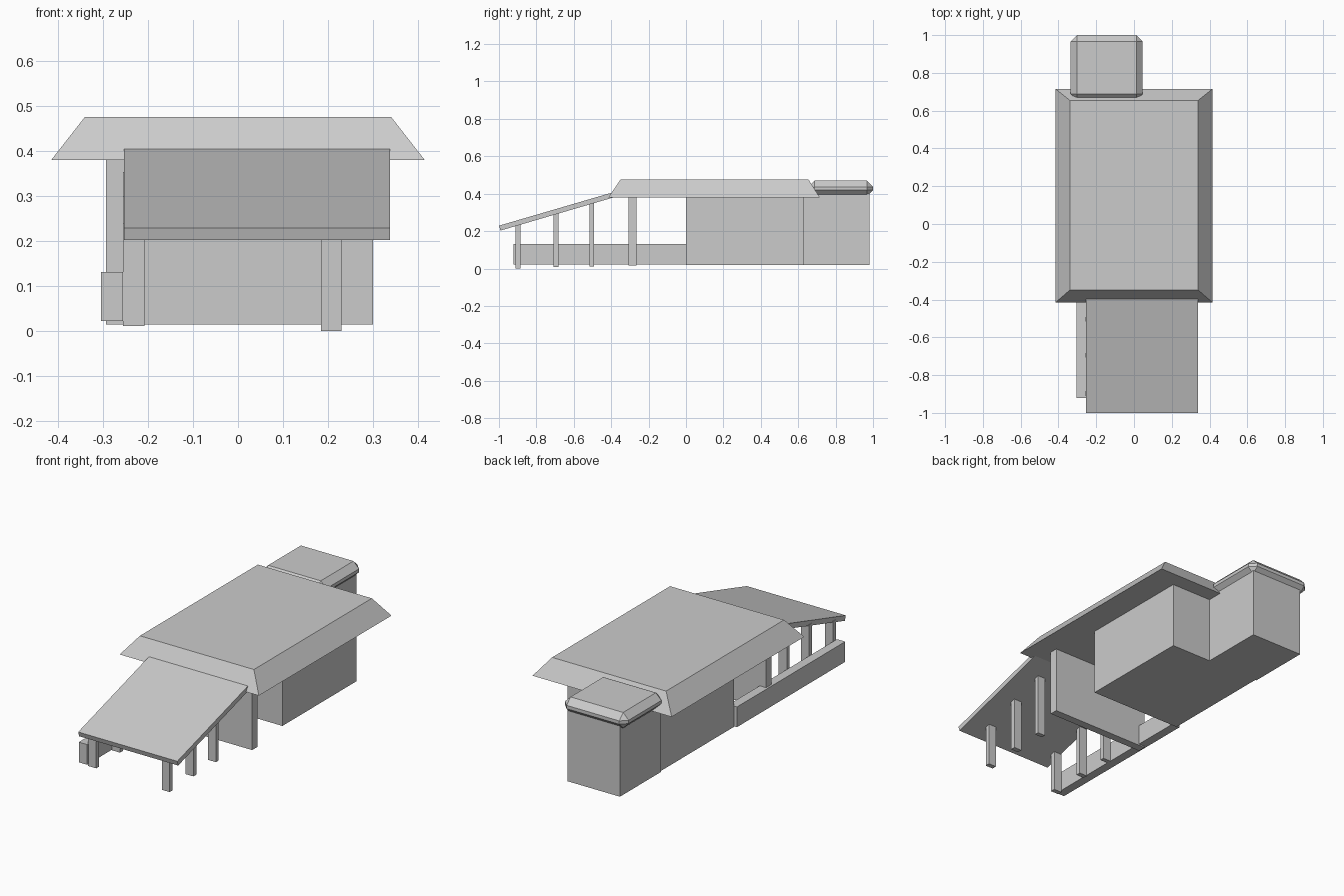
import bpy, bmesh

if "Cube" in bpy.data.objects:
    bpy.data.objects.remove(bpy.data.objects["Cube"])


def make_object(name, bm):
    bmesh.ops.recalc_face_normals(bm, faces=bm.faces)
    mesh = bpy.data.meshes.new(name)
    bm.to_mesh(mesh)
    bm.free()
    obj = bpy.data.objects.new(name, mesh)
    bpy.context.collection.objects.link(obj)
    return obj


def loft(name, lower, upper):
    """Solid between two matching four-point loops."""
    bm = bmesh.new()
    a = [bm.verts.new(p) for p in lower]
    b = [bm.verts.new(p) for p in upper]
    bm.faces.new(a)
    bm.faces.new(b)
    for i in range(len(a)):
        j = (i + 1) % len(a)
        bm.faces.new((a[i], a[j], b[j], b[i]))
    return make_object(name, bm)


def rect(x0, x1, y0, y1, z):
    return [(x0, y0, z), (x1, y0, z), (x1, y1, z), (x0, y1, z)]


def box(name, x0, x1, y0, y1, z0, z1):
    return loft(name, rect(x0, x1, y0, y1, z0), rect(x0, x1, y0, y1, z1))


# Building volumes
box("main_body", -0.285, 0.265, 0.0, 0.63, 0.018, 0.385)
box("rear_room", -0.292, 0.022, 0.63, 0.98, 0.018, 0.40)
box("front_wall", -0.293, 0.30, -0.308, -0.264, 0.015, 0.385)
box("low_side_wall", -0.304, -0.255, -0.922, 0.0, 0.022, 0.131)

# Main roof with sloping sides
loft("main_roof", rect(-0.415, 0.415, -0.415, 0.715, 0.38),
     rect(-0.34, 0.34, -0.35, 0.655, 0.476))

# Rear room roof with chamfered edges
rear = box("rear_roof", -0.335, 0.045, 0.655, 1.0, 0.386, 0.47)
bevel = rear.modifiers.new("chamfer", "BEVEL")
bevel.width = 0.033
bevel.segments = 1

# Sloping porch roof
profile = [(-1.0, 0.229), (-0.395, 0.406), (-0.388, 0.380), (-0.992, 0.203)]
loft("porch_roof", [(-0.253, y, z) for y, z in profile],
     [(0.338, y, z) for y, z in profile])

# Porch posts: centre y, width in y, bottom z, top z
posts = [(-0.898, 0.026, 0.003, 0.24), (-0.695, 0.026, 0.010, 0.30),
         (-0.505, 0.024, 0.014, 0.354)]
for side, x0, x1, lift in (("left", -0.256, -0.208, 0.008),
                           ("right", 0.184, 0.230, -0.003)):
    for i, (y, w, z0, z1) in enumerate(posts):
        box(f"{side}_post_{i + 1}", x0, x1, y - w / 2, y + w / 2,
            max(0.0, z0 + lift), z1)
